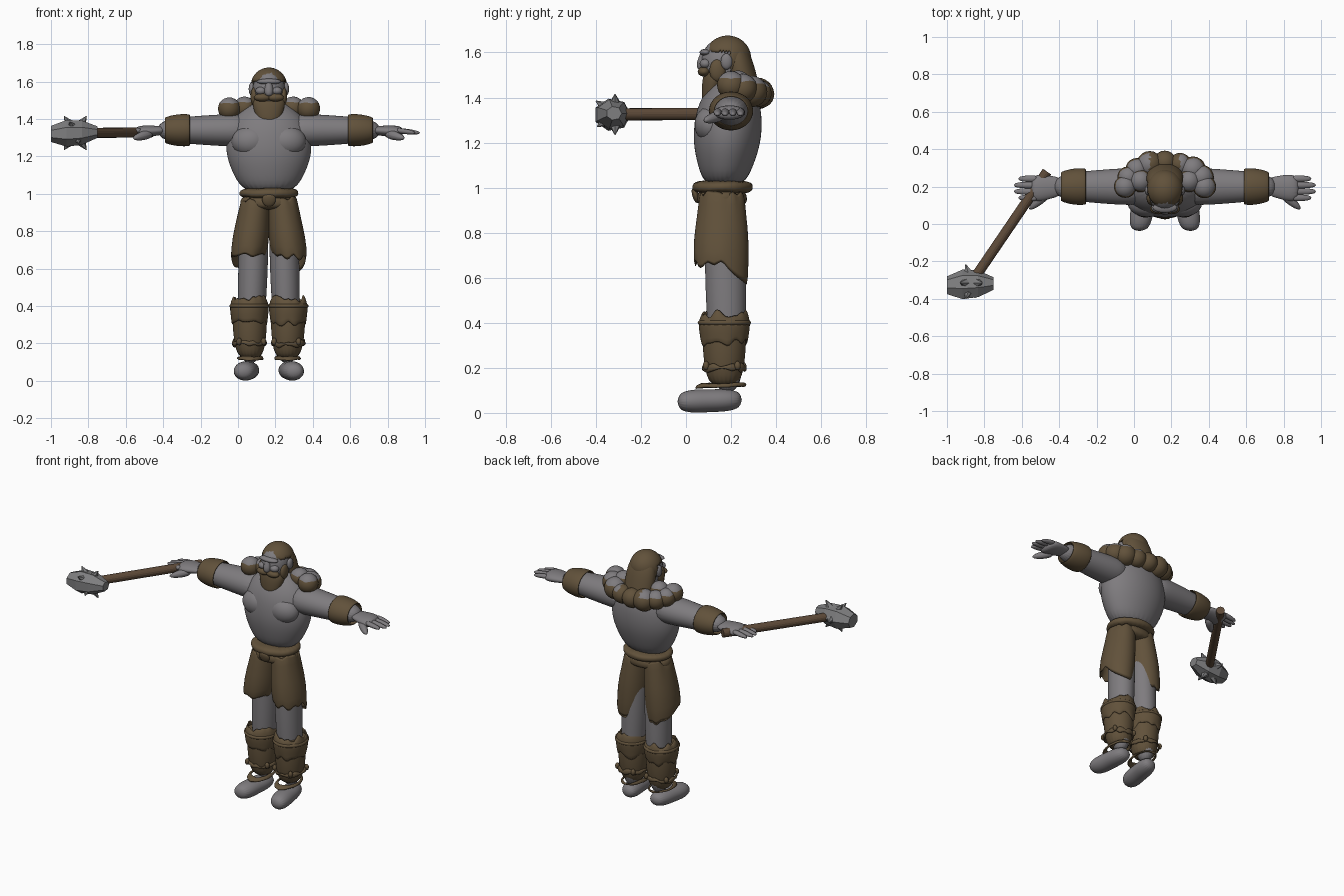
import bpy, bmesh, math, random
from mathutils import Matrix, Vector

random.seed(4)
if "Cube" in bpy.data.objects:
    bpy.data.objects.remove(bpy.data.objects["Cube"])

CENTRE = 0.165  # middle of the body in x
ARM_Y, ARM_Z, LEG_Y = 0.2, 1.34, 0.17
SHELL = 0.012  # thickness of open clothing
SIDES = ((1, "left"), (-1, "right"))


def material(name, red, green, blue):
    mat = bpy.data.materials.new(name)
    mat.use_nodes = True
    mat.diffuse_color = (red, green, blue, 1)
    shader = mat.node_tree.nodes["Principled BSDF"]
    shader.inputs["Base Color"].default_value = mat.diffuse_color
    return mat


SKIN = material("grey skin", 0.21, 0.2, 0.21)
HIDE = material("brown hide", 0.12, 0.083, 0.043)
WOOD = material("handle wood", 0.11, 0.068, 0.04)
STONE = material("stone", 0.21, 0.21, 0.215)


def finish(name, bm, mats, smooth=True, sub=0, thick=0):
    bmesh.ops.recalc_face_normals(bm, faces=bm.faces)
    for face in bm.faces:
        face.smooth = smooth
    mesh = bpy.data.meshes.new(name)
    bm.to_mesh(mesh)
    bm.free()
    for mat in mats:
        mesh.materials.append(mat)
    obj = bpy.data.objects.new(name, mesh)
    bpy.context.collection.objects.link(obj)
    if thick:
        obj.modifiers.new("thickness", "SOLIDIFY").thickness = thick
    if sub:
        rounding = obj.modifiers.new("rounding", "SUBSURF")
        rounding.levels = rounding.render_levels = sub
    return obj


def mid(out, y, z, s=1):
    """A point at a distance out from the middle of the body, on side s."""
    return Vector((CENTRE + s * out, y, z))


def limb(name, start, end, radii, mat, flat=1.0, sides=20, rag=0.0, dip=0.0, thick=0.0, smooth=True, sub=2):
    """Evenly spaced elliptical rings from start to end; rag and dip shape the open hems."""
    run = end - start
    axis = max(range(3), key=lambda k: abs(run[k]))
    across, deep = [k for k in range(3) if k != axis]
    last = len(radii) - 1
    bm = bmesh.new()
    loops = []
    for k, radius in enumerate(radii):
        loop = []
        for i in range(sides):
            angle = math.tau * i / sides
            point = start + run * (k / last)
            point[across] += radius * math.cos(angle)
            point[deep] += radius * flat * math.sin(angle)
            if k in (0, last):
                point[axis] += random.uniform(-rag, rag)
            if k == last:
                point[axis] -= dip * max(0, math.sin(angle))
            loop.append(bm.verts.new(point))
        loops.append(loop)
    for low, high in zip(loops, loops[1:]):
        for i in range(sides):
            bm.faces.new((low[i - 1], low[i], high[i], high[i - 1]))
    if not thick:
        bm.faces.new(loops[0])
        bm.faces.new(loops[last])
    return finish(name, bm, [mat], smooth, sub, thick)


def add_ball(bm, centre, radii, detail=3):
    place = Matrix.Translation(centre) @ Matrix.Diagonal((*radii, 1))
    bmesh.ops.create_icosphere(bm, subdivisions=detail, radius=1, matrix=place)


def blob(name, centre, radii, mat):
    bm = bmesh.new()
    add_ball(bm, centre, radii)
    return finish(name, bm, [mat])


def stick(name, start, end, base, tip, mat, sides=12, smooth=False, sub=0):
    run = end - start
    place = Matrix.Translation((start + end) / 2) @ run.to_track_quat("Z", "Y").to_matrix().to_4x4()
    bm = bmesh.new()
    bmesh.ops.create_cone(bm, cap_ends=True, segments=sides, radius1=base, radius2=tip,
                          depth=run.length, matrix=place)
    return finish(name, bm, [mat], smooth, sub)


# Torso
limb("torso", mid(0, .17, 1), mid(0, .2, 1.5), (.13, .19, .23, .23, .2, .08), SKIN, flat=.66, sides=28)

# Chest, arms, bracers and hands
for s, side in SIDES:
    def arm_point(out, y=ARM_Y, z=ARM_Z):
        return mid(out, y, z, s)

    blob(side + "_chest", arm_point(.095, .115, 1.28), (.105, .078, .085), SKIN)
    limb(side + "_arm", arm_point(.1), arm_point(.6), (.1, .1, .09, .08, .05), SKIN, flat=.88)
    limb(side + "_bracer", arm_point(.42), arm_point(.56), (.1, .1, .08), HIDE, flat=.88, thick=SHELL)
    limb(side + "_palm", arm_point(.55), arm_point(.72, .19, 1.33), (.05, .06, .075, .065), SKIN, flat=.45)
    for finger in range(4):
        y = .14 + finger * .034
        reach = .81 if finger in (1, 2) else .785
        limb(f"{side}_finger_{finger + 1}", arm_point(.68, y), arm_point(reach, y, 1.325),
             (.019, .019, .018, .01), SKIN, flat=.8, sides=10, sub=1)
    stick(side + "_thumb", arm_point(.62, .17, 1.325), arm_point(.73, .075, 1.295), .036, .016,
          SKIN, smooth=True, sub=2)

# Head and face
blob("head", mid(0, .165, 1.55), (.088, .1, .115), SKIN)
blob("brow", mid(0, .088, 1.6), (.066, .028, .016), SKIN)
limb("nose", mid(0, .08, 1.61), mid(0, .068, 1.52), (.012, .02, .028, .018), SKIN, sides=12)
for s, side in SIDES:
    blob(side + "_ear", mid(.092, .18, 1.56, s), (.016, .026, .036), SKIN)
    blob(side + "_cheek", mid(.042, .087, 1.55, s), (.03, .026, .022), SKIN)
    blob(side + "_moustache", mid(.035, .08, 1.515, s), (.045, .028, .022), HIDE)
    blob(side + "_sideburn", mid(.078, .14, 1.52, s), (.02, .036, .05), HIDE)

# Beard and hair
limb("beard", mid(0, .14, 1.54), mid(0, .1, 1.37), (.084, .092, .074, .05), HIDE, flat=.6, rag=.006)
limb("back_hair", mid(0, .21, 1.65), mid(0, .27, 1.4), (.07, .1, .1, .1), HIDE, flat=.68)
bm = bmesh.new()
add_ball(bm, mid(0, .185, 1.575), (.098, .104, .1), 4)
face_area = [f for f in bm.faces if f.calc_center_median().z < 1.607 and f.calc_center_median().y < .2]
bmesh.ops.delete(bm, geom=face_area, context="FACES")
finish("hair_cap", bm, [HIDE], thick=SHELL)

# Fur mantle: an arc of lumps round the shoulders, paler on top
bm = bmesh.new()
LUMPS = 9
for k in range(LUMPS):
    angle = math.pi * k / (LUMPS - 1)
    back = math.sin(angle)
    size = random.uniform(.058, .07)
    add_ball(bm, mid(.212 * math.cos(angle), ARM_Y + .13 * back, 1.455 - .04 * back), [size] * 3)
for s, side in SIDES:
    add_ball(bm, mid(.13, .23, 1.46, s), [.06] * 3)
for f in bm.faces:
    spot = f.calc_center_median()
    f.material_index = int(f.normal.z > .55 and abs(spot.x - CENTRE) > .08 and spot.z > 1.45)
finish("fur_mantle", bm, [HIDE, SKIN])

# Belt and hips
limb("belt", mid(0, .165, 1.035), mid(0, .16, .97), (.15, .163, .15), HIDE, flat=.85, sides=28, rag=.006)
limb("belt_fold", mid(0, .035, 1), mid(0, .05, .93), (.03, .045, .02), HIDE, flat=.4, sides=12)
limb("hips", mid(0, .16, 1), mid(0, .16, .91), (.14, .16, .15), HIDE, flat=.72)

# Kilt panels, legs, wraps and feet
for s, side in SIDES:
    def leg_point(out, z, y=LEG_Y):
        return mid(out, y, z, s)

    limb(side + "_kilt_panel", leg_point(.07, .98, .16), leg_point(.11, .66, .155), (.08, .088, .1, .097),
         HIDE, flat=1.25, sides=24, rag=.025, dip=.09, thick=SHELL, sub=1)
    limb(side + "_leg", leg_point(.075, .94), leg_point(.1, .08, .185), (.075, .08, .08, .07, .05),
         SKIN, flat=1.15)
    limb(side + "_leg_wrap", leg_point(.104, .44), leg_point(.1, .11), (.085, .095, .088, .065),
         HIDE, flat=1.05)
    limb(side + "_wrap_cuff", leg_point(.104, .445), leg_point(.104, .31), (.09, .108, .1, .096),
         HIDE, flat=1.1, sides=28, rag=.025, thick=SHELL, sub=1)
    limb(side + "_cuff_band", leg_point(.104, .42), leg_point(.104, .38), (.1, .114, .1), HIDE, flat=1.1)
    limb(side + "_shin_tie", leg_point(.104, .215), leg_point(.104, .185), (.09, .097, .09),
         HIDE, flat=1.06, sides=28, rag=.015, thick=SHELL, sub=1)
    for knot in range(4):
        angle = math.tau * (knot + .4) / 4
        blob(f"{side}_tie_knot_{knot + 1}",
             leg_point(.104 + .094 * math.cos(angle), .21, LEG_Y + .1 * math.sin(angle)),
             (.014, .014, .02), HIDE)
    limb(side + "_ankle_flap", leg_point(.1, .135), leg_point(.1, .115, .15), (.06, .072, .073),
         HIDE, flat=1.55, sides=24, rag=.006, thick=SHELL, sub=1)
    limb(side + "_foot", leg_point(.1, .058, .25), leg_point(.137, .05, -.04), (.042, .062, .06, .065, .045),
         SKIN, flat=.84)

# Club handle and head
HEAD = Vector((-.87, -.315, 1.325))
grip = Vector((-.465, .28, 1.328))
stick("club_handle", grip, HEAD, .027, .027, WOOD, sides=16)
limb("club_head", Vector((-1, -.33, 1.32)), Vector((-.75, -.32, 1.33)), (.05, .083, .075, .035),
     STONE, flat=.88, sides=7, smooth=False, sub=0)

# Club spikes, pointing away from the head
tips = [Vector((x, 0, z)) for x in (-.06, .06) for z in (-.09, .09)]
tips += [Vector((-.03, -.085, .06)), Vector((.02, -.08, -.055)), Vector((-.03, .1, 0))]
for k, tip in enumerate(tips):
    stick(f"club_spike_{k + 1}", HEAD + tip * .5, HEAD + tip, .028, .002, STONE, sides=6)
